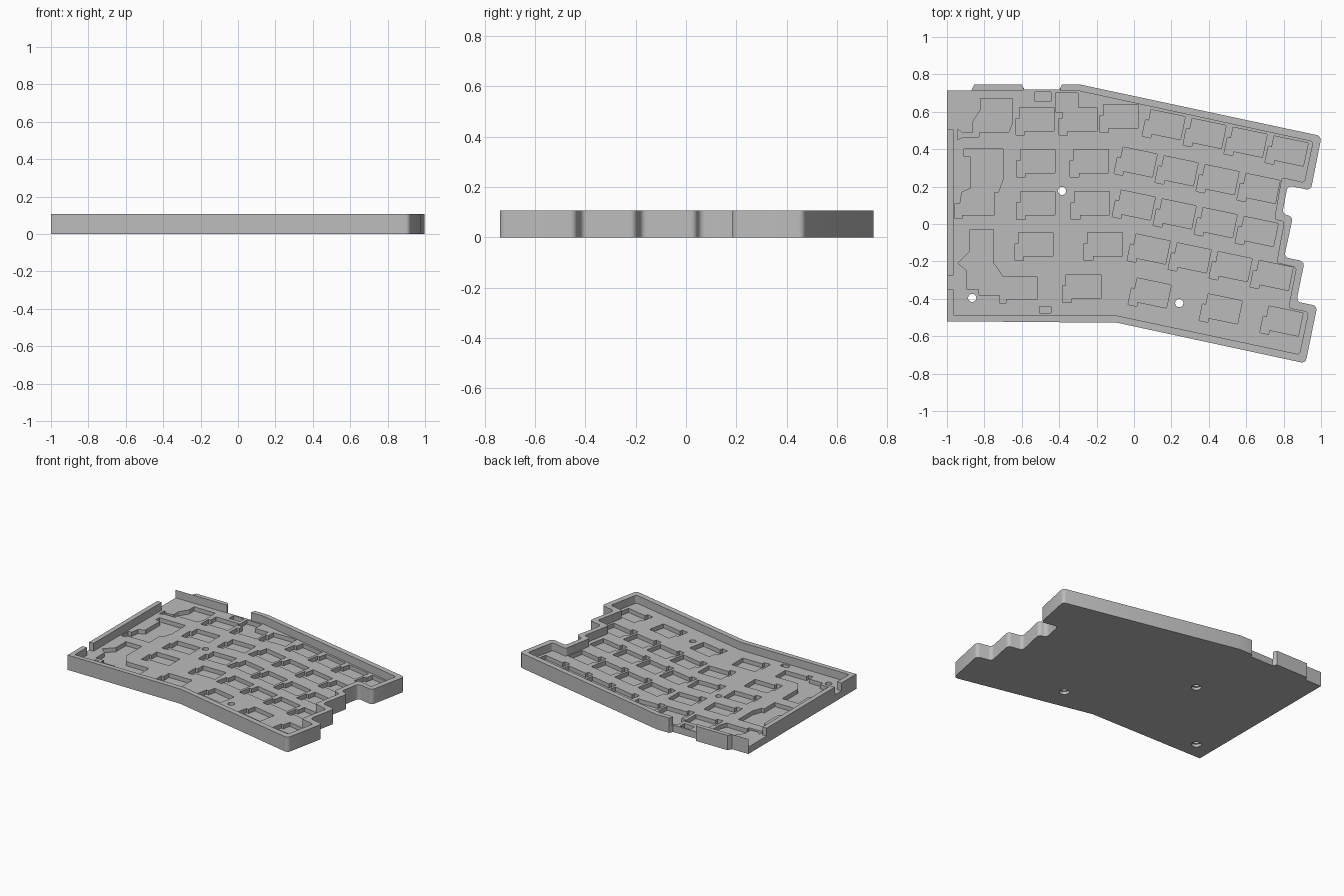
import bpy
import bmesh
import math
from mathutils import Matrix, Vector

FLOOR, POCKET, TOP = 0.05, 0.02, 0.107
TILT = math.radians(-11.7)

old = bpy.data.objects.get("Cube")
if old:
    bpy.data.objects.remove(old, do_unlink=True)

grey = bpy.data.materials.new("case_grey")
grey.use_nodes = True
grey.diffuse_color = (0.5, 0.5, 0.5, 1)
grey.node_tree.nodes["Principled BSDF"].inputs["Base Color"].default_value = (0.5, 0.5, 0.5, 1)


def add_prism(bm, points, low, high):
    """Extrude a closed outline between two heights."""
    face = bm.faces.new([bm.verts.new((x, y, low)) for x, y in points])
    face.normal_update()
    if face.normal.z > 0:
        face.normal_flip()
    result = bmesh.ops.extrude_face_region(bm, geom=[face], use_keep_orig=True)
    verts = [v for v in result["geom"] if isinstance(v, bmesh.types.BMVert)]
    bmesh.ops.translate(bm, verts=verts, vec=(0, 0, high - low))


def round_corners(bm, radius, min_x):
    """Round the upright edges to the right of min_x."""
    edges = [e for e in bm.edges
             if abs(e.verts[0].co.z - e.verts[1].co.z) > 0.01 and e.verts[0].co.x > min_x]
    bmesh.ops.bevel(bm, geom=edges, offset=radius, offset_type='OFFSET', segments=4,
                    profile=0.5, affect='EDGES', clamp_overlap=True)


def finish(bm, name):
    bmesh.ops.recalc_face_normals(bm, faces=bm.faces)
    mesh = bpy.data.meshes.new(name)
    bm.to_mesh(mesh)
    bm.free()
    obj = bpy.data.objects.new(name, mesh)
    mesh.materials.append(grey)
    bpy.context.collection.objects.link(obj)
    return obj


def cut(target, bm, name):
    """Subtract the cutter and remove it."""
    cutter = finish(bm, name)
    cutter.hide_render = True
    mod = target.modifiers.new(name, 'BOOLEAN')
    mod.operation = 'DIFFERENCE'
    mod.solver = 'EXACT'
    mod.use_self = True
    mod.object = cutter
    bpy.context.view_layer.objects.active = target
    bpy.ops.object.modifier_apply(modifier=name)
    bpy.data.objects.remove(cutter, do_unlink=True)


def box(x0, y0, x1, y1):
    return [(x0, y0), (x1, y0), (x1, y1), (x0, y1)]


# Outer case block with stepped right side
outline = [(-1, -0.52), (-0.09, -0.528), (0.917, -0.745), (0.98, -0.438), (0.868, -0.415),
           (0.912, -0.2), (0.803, -0.178), (0.85, 0.04), (0.792, 0.053), (0.822, 0.206),
           (0.945, 0.18), (1.003, 0.47), (-0.285, 0.745), (-0.385, 0.745), (-0.4, 0.718),
           (-0.585, 0.718), (-0.6, 0.745), (-0.855, 0.745), (-0.87, 0.715), (-1, 0.715)]
bm = bmesh.new()
add_prism(bm, outline, 0, TOP)
round_corners(bm, 0.025, 0.5)
case = finish(bm, "keyboard_case")

# Tray interior, open at the left and back gaps
interior = [(-0.965, -0.487), (-0.09, -0.49), (0.885, -0.697), (0.932, -0.472), (0.825, -0.45),
            (0.868, -0.232), (0.762, -0.208), (0.803, 0.012), (0.75, 0.025), (0.79, 0.25),
            (0.91, 0.222), (0.957, 0.44), (-0.29, 0.71), (-0.393, 0.71), (-0.393, 0.8),
            (-0.59, 0.8), (-0.59, 0.714), (-1.1, 0.714), (-1.1, 0.505), (-0.965, 0.505),
            (-0.965, -0.275), (-1.1, -0.275), (-1.1, -0.35), (-0.965, -0.35)]
bm = bmesh.new()
add_prism(bm, interior, FLOOR, TOP + 0.05)
round_corners(bm, 0.015, 0.5)
cut(case, bm, "tray_cutter")

# Switch pockets with a side tab
key_shape = [(-0.093, 0.064), (0.093, 0.064), (0.093, -0.062), (-0.065, -0.062),
             (-0.065, -0.085), (-0.112, -0.085), (-0.112, 0.005), (-0.093, 0.005)]


def add_key(bm, x, y, angle=0.0):
    turn = Matrix.Rotation(angle, 2)
    points = [turn @ Vector(p) + Vector((x, y)) for p in key_shape]
    add_prism(bm, points, POCKET, FLOOR + 0.02)


bm = bmesh.new()
for x, y in [(-0.515, 0.335), (-0.23, 0.335), (-0.515, 0.11), (-0.225, 0.11),
             (-0.525, -0.11), (-0.155, -0.11), (-0.27, -0.335),
             (-0.07, 0.575), (-0.29, 0.56), (-0.52, 0.56)]:
    add_key(bm, x, y)
for x, y in [(0.17, 0.53), (0.02, 0.33), (0.01, 0.1), (0.09, -0.135)]:
    for column in range(4):
        add_key(bm, x + column * 0.219, y - column * 0.047, TILT)
for x, y in [(0.095, -0.37), (0.475, -0.455), (0.8, -0.52)]:
    add_key(bm, x, y, TILT)
cut(case, bm, "switch_pocket_cutter")

# Wide pockets along the left side, connector slots and a small switch recess
back_pocket = [(-0.82, 0.67), (-0.65, 0.67), (-0.65, 0.54), (-0.67, 0.49), (-0.83, 0.49),
               (-0.83, 0.465), (-0.915, 0.465), (-0.945, 0.45), (-0.945, 0.51), (-0.915, 0.485),
               (-0.86, 0.49), (-0.86, 0.55), (-0.82, 0.61)]
middle_pocket = [(-0.91, 0.4), (-0.7, 0.4), (-0.7, 0.24), (-0.725, 0.17), (-0.745, 0.17),
                 (-0.745, 0.048), (-0.92, 0.048), (-0.92, 0.03), (-0.957, 0.03), (-0.957, 0.11),
                 (-0.93, 0.11), (-0.92, 0.17), (-0.875, 0.19), (-0.875, 0.36), (-0.91, 0.36)]
front_pocket = [(-0.877, -0.03), (-0.75, -0.03), (-0.75, -0.21), (-0.7, -0.283), (-0.515, -0.283),
                (-0.515, -0.4), (-0.685, -0.4), (-0.685, -0.423), (-0.72, -0.423), (-0.72, -0.38),
                (-0.83, -0.38), (-0.83, -0.35), (-0.893, -0.35), (-0.893, -0.25),
                (-0.94, -0.21), (-0.877, -0.145)]
bm = bmesh.new()
for shape in [back_pocket, middle_pocket, front_pocket,
              box(-0.53, 0.655, -0.445, 0.705), box(-0.42, 0.6, -0.3, 0.7),
              box(-0.505, -0.475, -0.445, -0.44)]:
    add_prism(bm, shape, POCKET, FLOOR + 0.02)
cut(case, bm, "side_pocket_cutter")


# Screw holes, wider at the underside
def add_disc(bm, x, y, radius, low, high):
    ring = [(x + radius * math.cos(i * math.tau / 24), y + radius * math.sin(i * math.tau / 24))
            for i in range(24)]
    add_prism(bm, ring, low, high)


for name, radius, high in [("screw_hole", 0.022, TOP), ("screw_seat", 0.033, POCKET)]:
    bm = bmesh.new()
    for x, y in [(-0.385, 0.177), (-0.865, -0.395), (0.242, -0.423)]:
        add_disc(bm, x, y, radius, -0.02, high)
    cut(case, bm, name)

# Soft corners, crisp edges
bpy.ops.object.select_all(action='DESELECT')
case.select_set(True)
bpy.context.view_layer.objects.active = case
bpy.ops.object.shade_smooth_by_angle(angle=math.radians(32))
